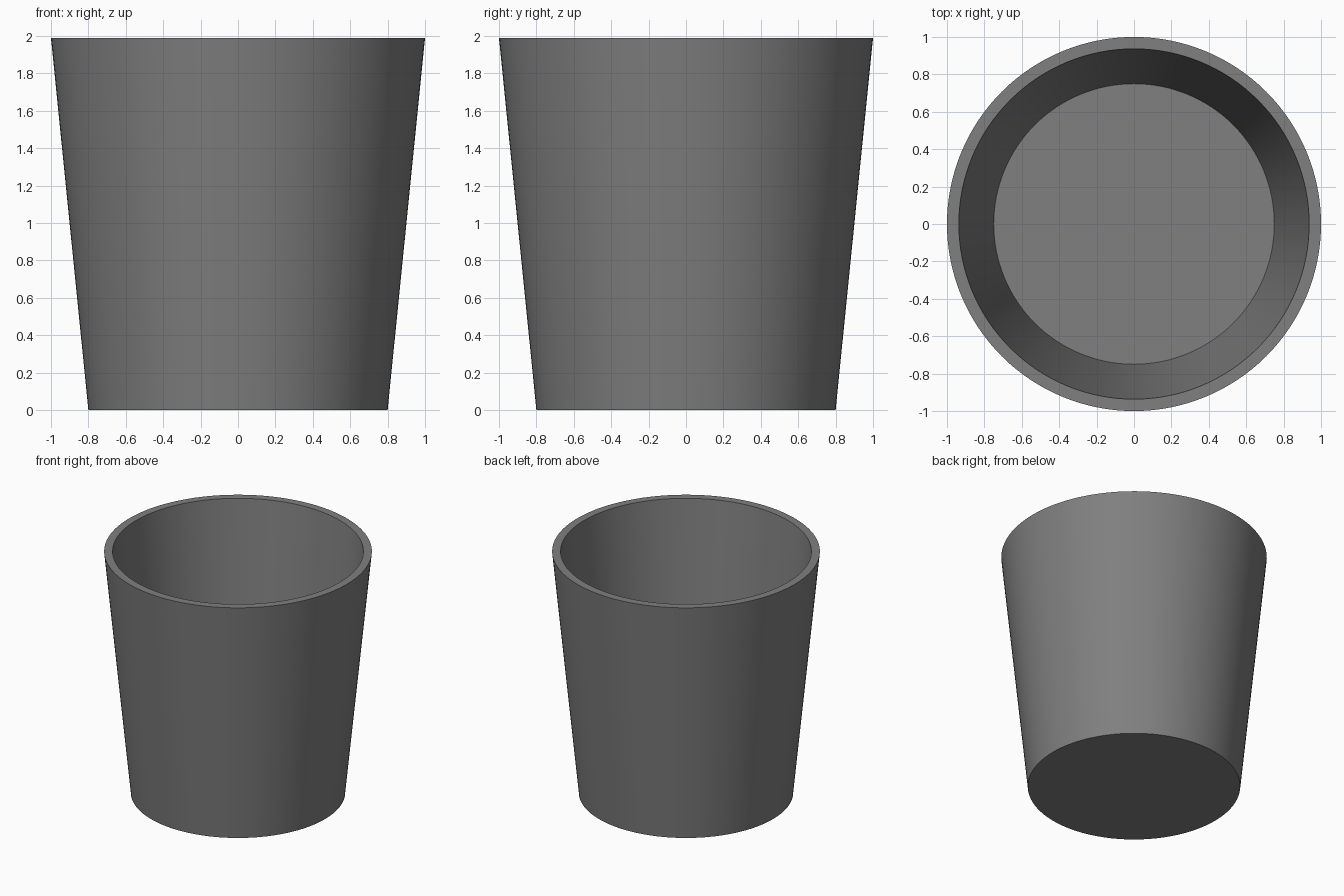
import bpy, bmesh, math

if "Cube" in bpy.data.objects:
    bpy.data.objects.remove(bpy.data.objects["Cube"])

SIDES = 128

# Half cross-section (radius, z): outer base, outer rim, inner rim, inner floor
profile = [(0.8, 0.0), (1.0, 1.99), (0.9365, 1.99), (0.75, 0.125)]

bm = bmesh.new()
rings = [[bm.verts.new((r * math.cos(2 * math.pi * i / SIDES),
                        r * math.sin(2 * math.pi * i / SIDES), z))
          for i in range(SIDES)] for r, z in profile]

# Outer wall, rim and inner wall
for low, high in zip(rings, rings[1:]):
    for i in range(SIDES):
        j = (i + 1) % SIDES
        bm.faces.new((low[i], low[j], high[j], high[i]))

# Underside and inner floor
bm.faces.new(rings[0][::-1])
bm.faces.new(rings[-1])
bmesh.ops.recalc_face_normals(bm, faces=bm.faces)

mesh = bpy.data.meshes.new("tapered_cup")
bm.to_mesh(mesh)
bm.free()
cup = bpy.data.objects.new("tapered_cup", mesh)
bpy.context.collection.objects.link(cup)

# Dark grey colour
grey = bpy.data.materials.new("dark_grey")
grey.diffuse_color = (0.214, 0.214, 0.214, 1.0)
grey.use_nodes = True
grey.node_tree.nodes["Principled BSDF"].inputs["Base Color"].default_value = grey.diffuse_color
mesh.materials.append(grey)

# Smooth walls, crisp rim and floor edges
bpy.context.view_layer.objects.active = cup
cup.select_set(True)
bpy.ops.object.shade_smooth_by_angle(angle=math.radians(30))
